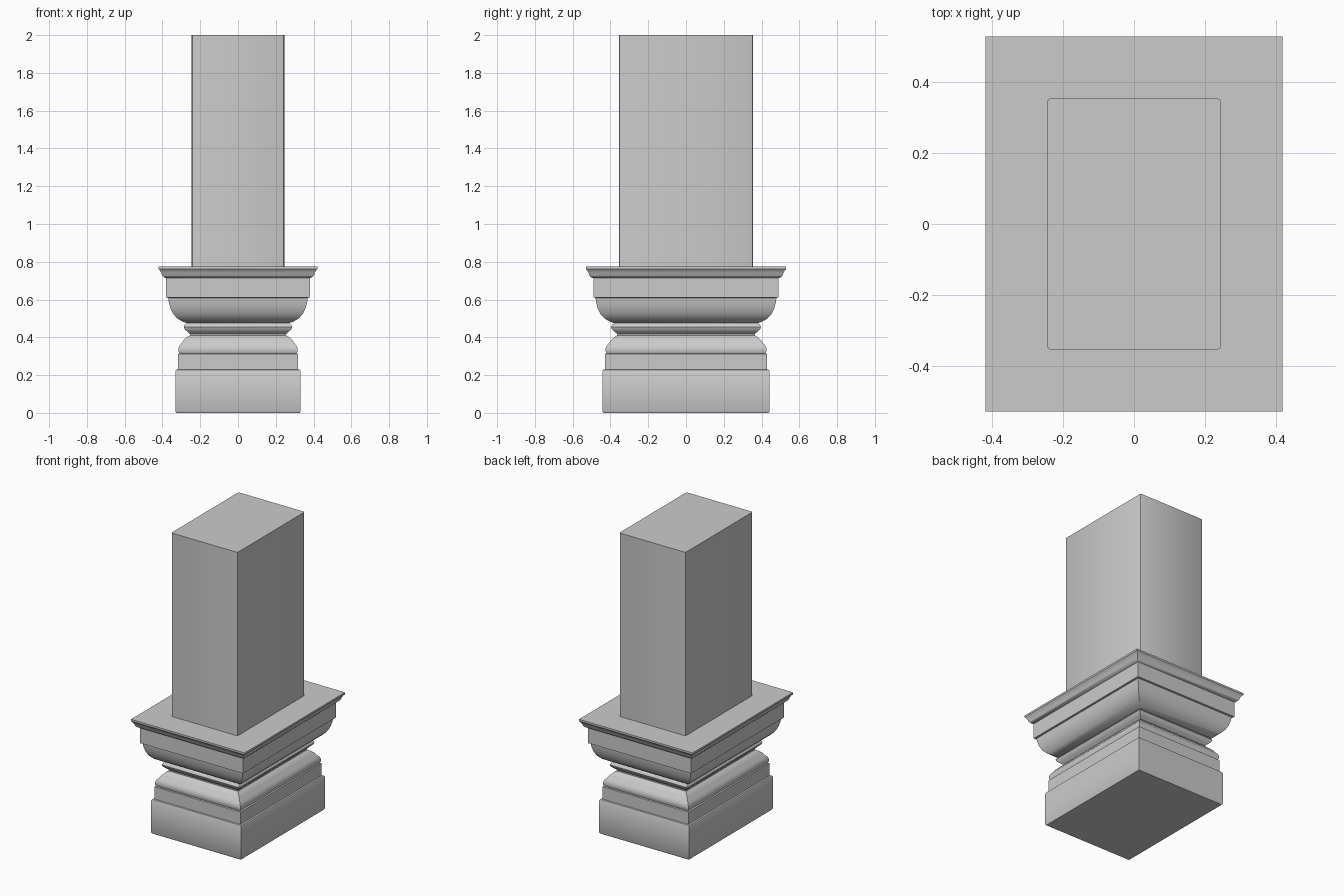
import bpy, bmesh

if "Cube" in bpy.data.objects:
    bpy.data.objects.remove(bpy.data.objects["Cube"])

DEPTH_EXTRA = 0.11  # every section is this much deeper (half-size) than wide


def ring(bm, r, z, chamfer=0.0):
    x, y, c = r, r + DEPTH_EXTRA, chamfer
    if c:
        k = c * 0.293
        pts = []
        for sx, sy in ((1, 1), (-1, 1), (-1, -1), (1, -1)):
            corner = [(x, y - c), (x - k, y - k), (x - c, y)]
            if sx * sy < 0:
                corner.reverse()
            pts += [(sx * px, sy * py) for px, py in corner]
    else:
        pts = [(x, y), (-x, y), (-x, -y), (x, -y)]
    return [bm.verts.new((px, py, z)) for px, py in pts]


def loft(name, profile, chamfer=0.0):
    """Stack rectangular rings along a (half width, height) profile."""
    bm = bmesh.new()
    rings = [ring(bm, r, z, chamfer) for r, z in profile]
    n = len(rings[0])
    for a, b in zip(rings, rings[1:]):
        for i in range(n):
            j = (i + 1) % n
            bm.faces.new((a[i], a[j], b[j], b[i]))
    bm.faces.new(rings[0][::-1])
    bm.faces.new(rings[-1])
    bmesh.ops.recalc_face_normals(bm, faces=bm.faces)
    mesh = bpy.data.meshes.new(name)
    bm.to_mesh(mesh)
    bm.free()
    obj = bpy.data.objects.new(name, mesh)
    bpy.context.collection.objects.link(obj)
    bpy.ops.object.select_all(action='DESELECT')
    obj.select_set(True)
    bpy.context.view_layer.objects.active = obj
    bpy.ops.object.shade_smooth_by_angle(angle=0.6)
    return obj


# Moulded pedestal: plinth, beads, neck, flared cup and cap plate
loft("pedestal", [
    (0.327, 0.0), (0.332, 0.008), (0.332, 0.222), (0.328, 0.228),
    (0.318, 0.23), (0.318, 0.312), (0.31, 0.315), (0.315, 0.325),
    (0.315, 0.343), (0.308, 0.358), (0.297, 0.37), (0.288, 0.385),
    (0.272, 0.4), (0.255, 0.41), (0.255, 0.418), (0.268, 0.43),
    (0.282, 0.442), (0.287, 0.455), (0.28, 0.468), (0.27, 0.475),
    (0.295, 0.484), (0.321, 0.5), (0.343, 0.523), (0.357, 0.553),
    (0.366, 0.585), (0.369, 0.609), (0.381, 0.611), (0.381, 0.713),
    (0.392, 0.718), (0.402, 0.728), (0.406, 0.742), (0.412, 0.752),
    (0.42, 0.762), (0.42, 0.774)])

# Plain rectangular shaft with softened vertical corners
loft("shaft", [(0.245, 0.76), (0.245, 2.0)], chamfer=0.01)
